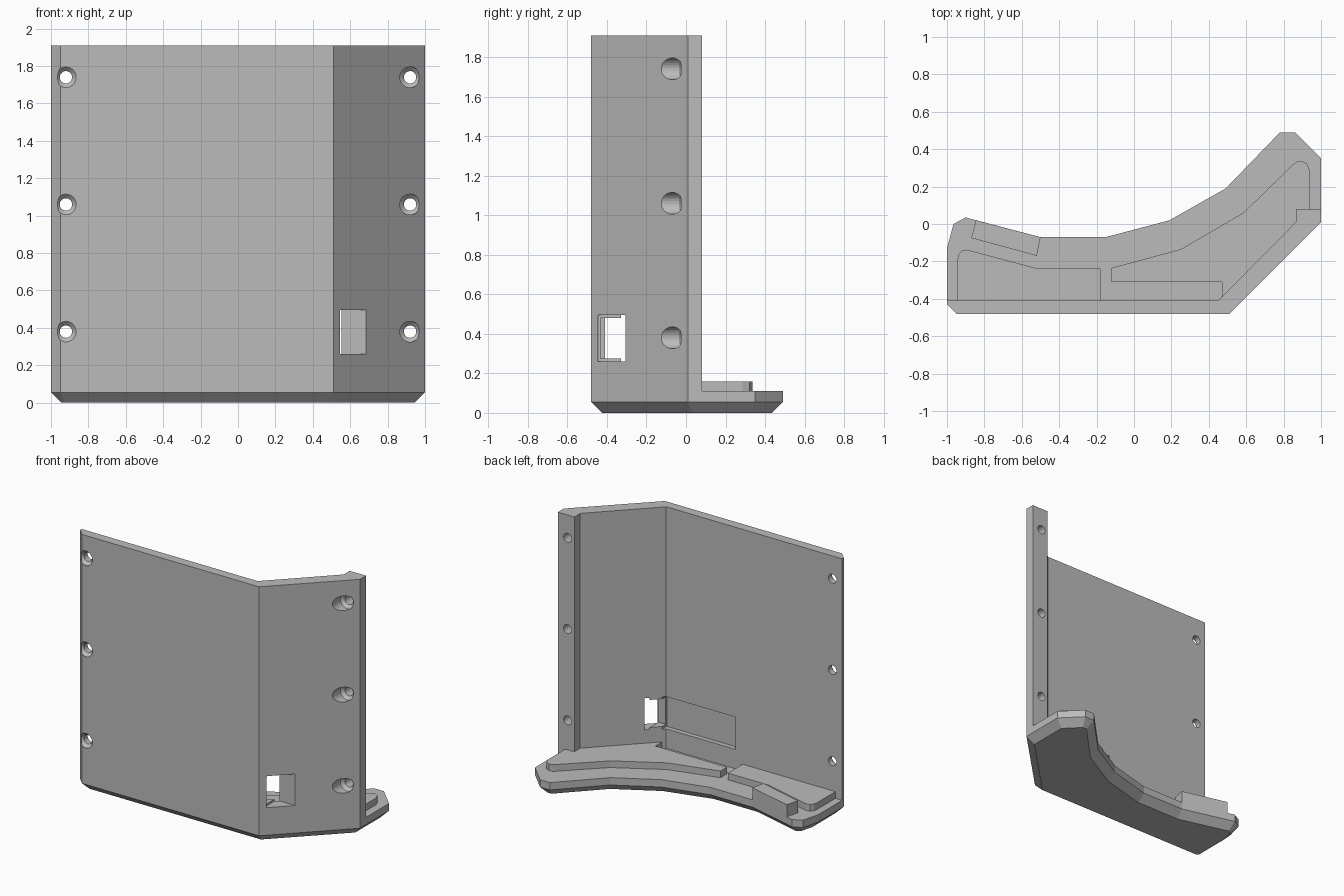
import bpy
import bmesh
from mathutils import Matrix

cube = bpy.data.objects.get("Cube")
if cube:
    bpy.data.objects.remove(cube, do_unlink=True)

grey = bpy.data.materials.new("plain grey")
grey.use_nodes = True
grey.diffuse_color = (0.5, 0.5, 0.5, 1)
grey.node_tree.nodes["Principled BSDF"].inputs["Base Color"].default_value = (0.5, 0.5, 0.5, 1)


def finish(name, bm):
    bmesh.ops.recalc_face_normals(bm, faces=bm.faces)
    mesh = bpy.data.meshes.new(name)
    bm.to_mesh(mesh)
    bm.free()
    obj = bpy.data.objects.new(name, mesh)
    bpy.context.collection.objects.link(obj)
    mesh.materials.append(grey)
    return obj


def prism(name, outline, bottom, top, chamfer=0):
    """Extrude a plan outline upward, optionally chamfering its underside."""
    bm = bmesh.new()
    floor = bm.faces.new([bm.verts.new((x, y, bottom)) for x, y in outline])
    result = bmesh.ops.extrude_face_region(bm, geom=[floor], use_keep_orig=True)
    for v in result["geom"]:
        if isinstance(v, bmesh.types.BMVert):
            v.co.z = top
    bmesh.ops.recalc_face_normals(bm, faces=bm.faces)
    if chamfer:
        edges = [e for e in bm.edges if all(abs(v.co.z - bottom) < 1e-5 for v in e.verts)]
        bmesh.ops.bevel(bm, geom=edges, offset=chamfer, segments=1, affect='EDGES')
    return finish(name, bm)


def box(name, x0, x1, y0, y1, z0, z1):
    return prism(name, [(x0, y0), (x1, y0), (x1, y1), (x0, y1)], z0, z1)


def screw_cutter(name, x, z, profile, sides=32):
    """Turned profile of (radius, y) points, along the y axis."""
    bm = bmesh.new()
    pts = [(0, profile[0][1])] + profile + [(0, profile[-1][1])]
    verts = [bm.verts.new((x + r, y, z)) for r, y in pts]
    edges = [bm.edges.new(pair) for pair in zip(verts, verts[1:])]
    bmesh.ops.spin(bm, geom=verts + edges, cent=(x, 0, z), axis=(0, 1, 0),
                   angle=6.283185307, steps=sides)
    bmesh.ops.remove_doubles(bm, verts=bm.verts, dist=1e-5)
    return finish(name, bm)


def cut(target, cutter):
    mod = target.modifiers.new("cut", 'BOOLEAN')
    mod.operation = 'DIFFERENCE'
    mod.solver = 'EXACT'
    mod.object = cutter
    bpy.context.view_layer.objects.active = target
    bpy.ops.object.modifier_apply(modifier=mod.name)
    bpy.data.objects.remove(cutter, do_unlink=True)


FLOOR, PAD, TOP = 0.11, 0.16, 1.91

# Curved base plate with chamfered underside
prism("base_plate", [
    (-1, -.43), (-.95, -.48), (.51, -.48), (1, .01), (1, .35), (.86, .49), (.78, .49),
    (.49, .19), (.19, .02), (-.15, -.07), (-.5, -.07), (-.9, .035), (-.965, 0), (-1, -.13),
], 0, FLOOR, 0.055)

# Folded upright wall with a thick screw flange
wall = prism("upright_wall", [
    (-1, -.41), (-1, -.43), (-.95, -.48), (.51, -.48), (1, .01), (1, .08),
    (.865, .08), (.865, .01), (.45, -.41),
], FLOOR, TOP)

# Countersunk screw holes on both edges
for z in (0.38, 1.06, 1.74):
    for x, seat in ((-0.92, -0.475), (0.92, -0.03)):
        cut(wall, screw_cutter("screw_cutter", x, z, [
            (.055, -.7), (.055, seat), (.033, seat + .022), (.033, .3)]))

# Port: inner pocket, through opening and outer recess
cut(wall, box("pocket_cutter", -.12, .47, -.445, -.305, .255, .495))
cut(wall, box("port_cutter", .4, .9, -.432, -.305, .275, .48))
cut(wall, box("recess_cutter", .53, .9, -.445, -.305, .26, .495))

# Raised locating pads and the small end block
prism("right_pad", [
    (-.945, -.41), (-.945, -.2), (-.939, -.165), (-.922, -.143), (-.895, -.137),
    (-.52, -.237), (-.18, -.237), (-.18, -.41),
], FLOOR, PAD)
prism("left_pad", [
    (-.12, -.235), (.25, -.135), (.585, .06), (.85, .318), (.87, .333), (.895, .337),
    (.925, .322), (.94, .285), (.94, .08), (.865, .08), (.865, .01), (.47, -.39),
    (.47, -.31), (-.12, -.31),
], FLOOR, PAD)
prism("end_block", [(-.87, -.075), (-.845, .02), (-.5, -.07), (-.52, -.17)], FLOOR, 0.2)
